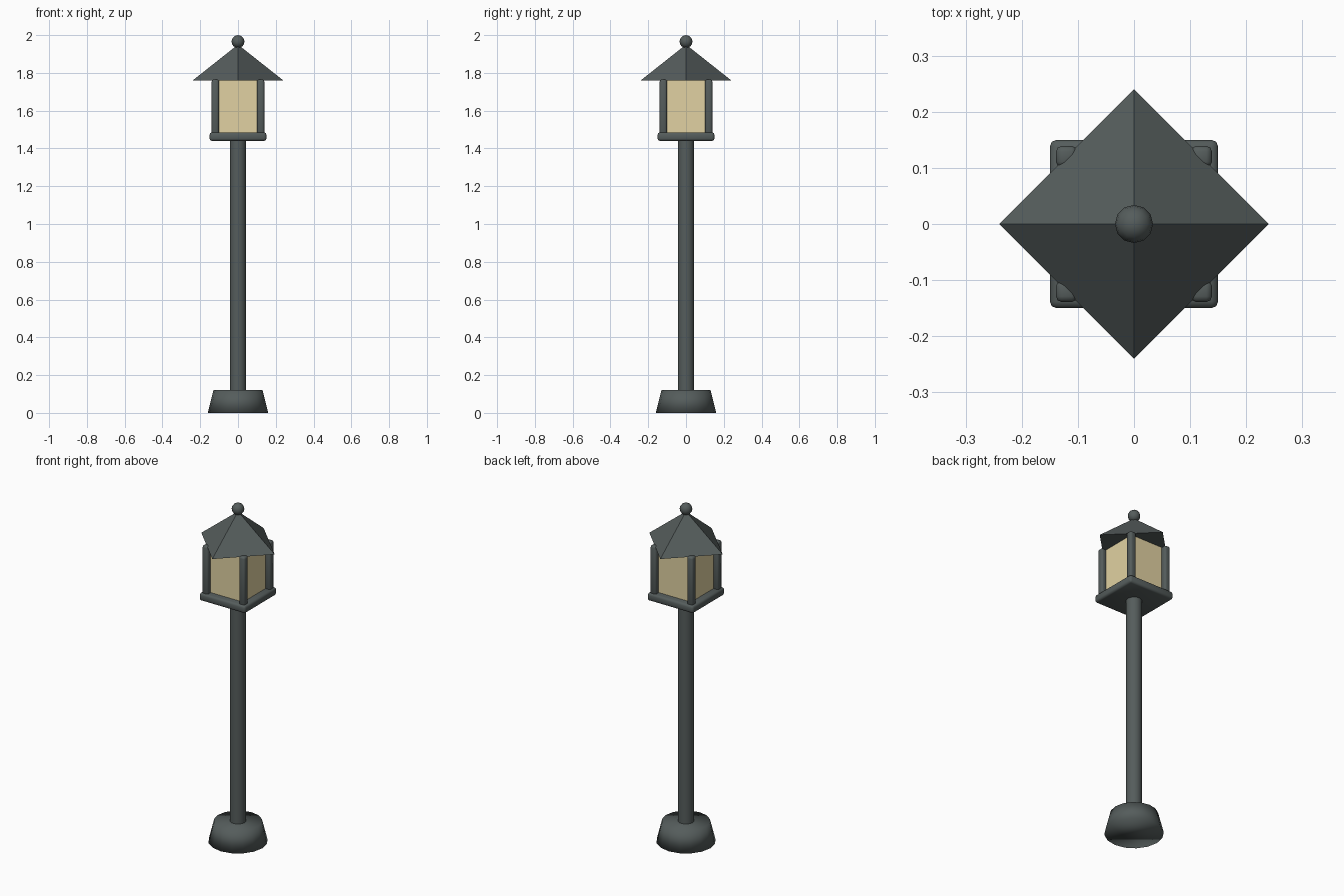
import bpy, math

if "Cube" in bpy.data.objects:
    bpy.data.objects.remove(bpy.data.objects["Cube"])

def mat(name, c):
    m = bpy.data.materials.new(name)
    m.diffuse_color = (*c, 1)
    m.use_nodes = True
    m.node_tree.nodes["Principled BSDF"].inputs["Base Color"].default_value = m.diffuse_color
    return m

iron = mat("dark_iron", (0.09, 0.108, 0.106))
glow = mat("warm_glass", (0.75, 0.64, 0.36))

def finish(name, m, smooth=None):
    o = bpy.context.object
    o.name = name
    o.data.materials.append(m)
    if smooth == "all":
        bpy.ops.object.shade_smooth()
    elif smooth:
        bpy.ops.object.shade_smooth_by_angle(angle=math.radians(smooth))
    return o

def cone(name, sides, r1, r2, z0, z1, m, smooth=None):
    bpy.ops.mesh.primitive_cone_add(vertices=sides, radius1=r1, radius2=r2,
                                    depth=z1 - z0, location=(0, 0, (z0 + z1) / 2))
    return finish(name, m, smooth)

def box(name, x, y, w, z0, z1, m, bevel=0):
    bpy.ops.mesh.primitive_cube_add(size=1, location=(x, y, (z0 + z1) / 2))
    o = bpy.context.object
    o.scale = (w, w, z1 - z0)
    bpy.ops.object.transform_apply(location=False, rotation=False, scale=True)
    finish(name, m, "all" if bevel else None)
    if bevel:
        b = o.modifiers.new("rounding", "BEVEL")
        b.width, b.segments = bevel, 2
    return o

# foot and pole
cone("base", 16, 0.16, 0.13, 0, 0.12, iron, "all")
cone("pole", 16, 0.043, 0.043, 0.1, 1.45, iron, 40)

# lantern: tray, glass and corner posts
box("tray", 0, 0, 0.30, 1.44, 1.485, iron, 0.012)
box("glass", 0, 0, 0.22, 1.48, 1.76, glow)
for sx in (-1, 1):
    for sy in (-1, 1):
        box("corner_post", sx * 0.12, sy * 0.12, 0.038, 1.47, 1.765, iron, 0.01)

# four-sided roof, corners on the axes, with a ball on top
cone("roof", 4, 0.24, 0, 1.76, 1.95, iron)
bpy.ops.mesh.primitive_uv_sphere_add(segments=12, ring_count=8, radius=0.034,
                                     location=(0, 0, 1.966))
finish("finial", iron, "all")
